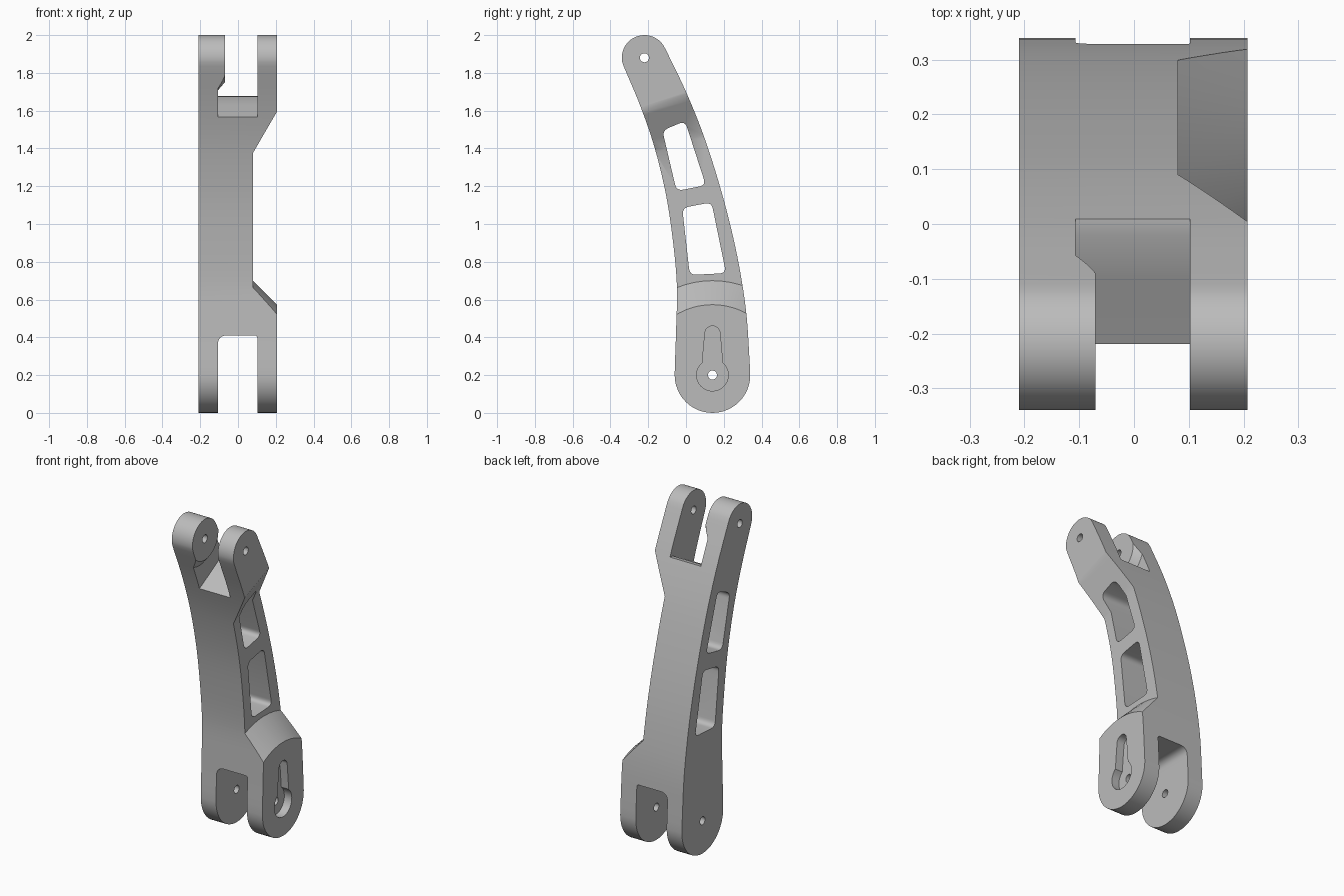
import bpy, bmesh, math
from mathutils import Vector

cube = bpy.data.objects.get("Cube")
if cube:
    bpy.data.objects.remove(cube, do_unlink=True)

LOW, TOP = (0.14, 0.2), (-0.22, 1.88)      # pivot centres in (y, z)
OUT_L, OUT_R, RECESS = 0.207, -0.21, 0.08  # outer faces and recessed face in x
IN_L, IN_R, BOSS_X = 0.102, -0.107, -0.07  # inner fork faces and boss face


def add(name, bm):
    bmesh.ops.recalc_face_normals(bm, faces=bm.faces)
    me = bpy.data.meshes.new(name)
    bm.to_mesh(me)
    bm.free()
    ob = bpy.data.objects.new(name, me)
    bpy.context.collection.objects.link(ob)
    return ob


def prism(name, pts, a, b, axis="x"):
    """Extrude a (y, z) profile along x, or an (x, z) profile along y."""
    bm = bmesh.new()
    put = (lambda p: (a, *p)) if axis == "x" else (lambda p: (p[0], a, p[1]))
    face = bm.faces.new([bm.verts.new(put(p)) for p in pts])
    ext = bmesh.ops.extrude_face_region(bm, geom=[face])["geom"]
    move = Vector((b - a, 0, 0)) if axis == "x" else Vector((0, b - a, 0))
    bmesh.ops.translate(bm, verts=[g for g in ext if isinstance(g, bmesh.types.BMVert)], vec=move)
    return add(name, bm)


def frustum(name, c, x1, r1, x2, r2, n=64):
    """Round solid along x that changes radius."""
    bm = bmesh.new()
    rings = [[bm.verts.new((x, *p)) for p in arc(c, r, 0, 360 - 360 / n, n - 1)]
             for x, r in ((x1, r1), (x2, r2))]
    bm.faces.new(rings[0])
    bm.faces.new(rings[1])
    for i in range(n):
        j = (i + 1) % n
        bm.faces.new((rings[0][i], rings[0][j], rings[1][j], rings[1][i]))
    return add(name, bm)


def arc(c, r, start, end, n=24):
    angles = [math.radians(start + (end - start) * i / n) for i in range(n + 1)]
    return [(c[0] + r * math.cos(t), c[1] + r * math.sin(t)) for t in angles]


def rounded(pts, radii, n=6):
    """Round polygon corners with quadratic curves."""
    out = []
    for i, (p, r) in enumerate(zip(pts, radii)):
        p = Vector(p)
        if not r:
            out.append(tuple(p))
            continue
        a = p + (Vector(pts[i - 1]) - p).normalized() * r
        b = p + (Vector(pts[(i + 1) % len(pts)]) - p).normalized() * r
        for k in range(n + 1):
            t = k / n
            out.append(tuple(a * (1 - t) ** 2 + p * 2 * t * (1 - t) + b * t * t))
    return out


def spline(pts, n=5):
    """Smooth curve through the points."""
    v = [Vector(p) for p in pts]
    v = [2 * v[0] - v[1]] + v + [2 * v[-1] - v[-2]]
    out = []
    for a, b, c, d in zip(v, v[1:], v[2:], v[3:]):
        for k in range(n):
            t = k / n
            out.append(tuple(0.5 * (2 * b + (c - a) * t + (2 * a - 5 * b + 4 * c - d) * t ** 2
                                    + (3 * b - a - 3 * c + d) * t ** 3)))
    return out + [tuple(v[-2])]


def cut(ob, tool):
    mod = ob.modifiers.new("cut", "BOOLEAN")
    mod.operation, mod.solver, mod.object = "DIFFERENCE", "EXACT", tool
    bpy.context.view_layer.objects.active = ob
    bpy.ops.object.modifier_apply(modifier=mod.name)
    bpy.data.objects.remove(tool, do_unlink=True)


# Curved arm: side outline extruded across the full width
back = spline([(0.338, 0.25), (0.322, 0.5), (0.295, 0.7), (0.252, 0.92), (0.188, 1.17),
               (0.1, 1.45), (0.0, 1.7), (-0.108, 1.925)])
front = spline([(-0.33, 1.835), (-0.24, 1.62), (-0.165, 1.4), (-0.105, 1.15),
                (-0.068, 0.9), (-0.048, 0.67), (-0.052, 0.45), (-0.059, 0.25)])
outline = back + arc(TOP, 0.12, 28, 198)[1:-1] + front + arc(LOW, 0.2, 180, 360)
arm = prism("link_arm", outline, OUT_R, OUT_L)

# Side recess, bounded by a sloped plane above and a cone around the lower pivot
bm = bmesh.new()
for y in (-0.6, 0.6):
    for x, z in ((RECESS, 1.44), (0.24, 1.752)):
        bm.verts.new((x, y, z + 0.4 * y))
        bm.verts.new((x, y, 0.3))
bmesh.ops.convex_hull(bm, input=bm.verts)
recess = add("recess_cutter", bm)
cut(recess, frustum("lower_lobe", LOW, 0.05, 0.53, 0.25, 0.33))
cut(arm, recess)

# Lower fork slot
slot = rounded([(IN_R, -0.1), (IN_R, 0.41), (IN_L, 0.41), (IN_L, -0.1)], [0, 0.05, 0.015, 0])
cut(arm, prism("lower_slot", slot, -0.5, 0.6, "y"))

# Upper fork slot, leaving a conical boss on the right prong
floor = [(-0.7, 1.4), (-0.22, 1.565), (-0.1, 1.63), (-0.02, 1.675), (0.02, 1.68),
         (0.4, 1.68), (0.4, 2.2), (-0.7, 2.2)]
slot = prism("upper_slot", floor, IN_R, IN_L)
cut(slot, frustum("boss", TOP, -0.13, 0.2, BOSS_X, 0.13))
cut(arm, slot)

# Two lightening windows
for corners in ([(-0.02, 1.085), (0.135, 1.115), (0.212, 0.74), (0.02, 0.73)],
                [(-0.125, 1.495), (-0.005, 1.545), (0.105, 1.205), (-0.05, 1.175)]):
    cut(arm, prism("window", rounded(corners, [0.035] * 4), -0.5, 0.5))

# Keyhole pocket on the left prong
keyhole = arc(LOW, 0.084, 130, 410) + arc((0.14, 0.42), 0.04, 8, 172)
cut(arm, prism("keyhole", keyhole, OUT_L - 0.05, 0.4))

# Pivot holes through both forks
for centre in (LOW, TOP):
    cut(arm, frustum("pivot_hole", centre, -0.5, 0.024, 0.5, 0.024, 24))

# Single grey material and smooth shading
mat = bpy.data.materials.new("plain_grey")
mat.use_nodes = True
grey = (0.5, 0.5, 0.5, 1)
mat.diffuse_color = grey
mat.node_tree.nodes["Principled BSDF"].inputs["Base Color"].default_value = grey
arm.data.materials.clear()
arm.data.materials.append(mat)
for poly in arm.data.polygons:
    poly.material_index = 0
bpy.ops.object.select_all(action="DESELECT")
arm.select_set(True)
bpy.context.view_layer.objects.active = arm
bpy.ops.object.shade_smooth_by_angle(angle=math.radians(30))
